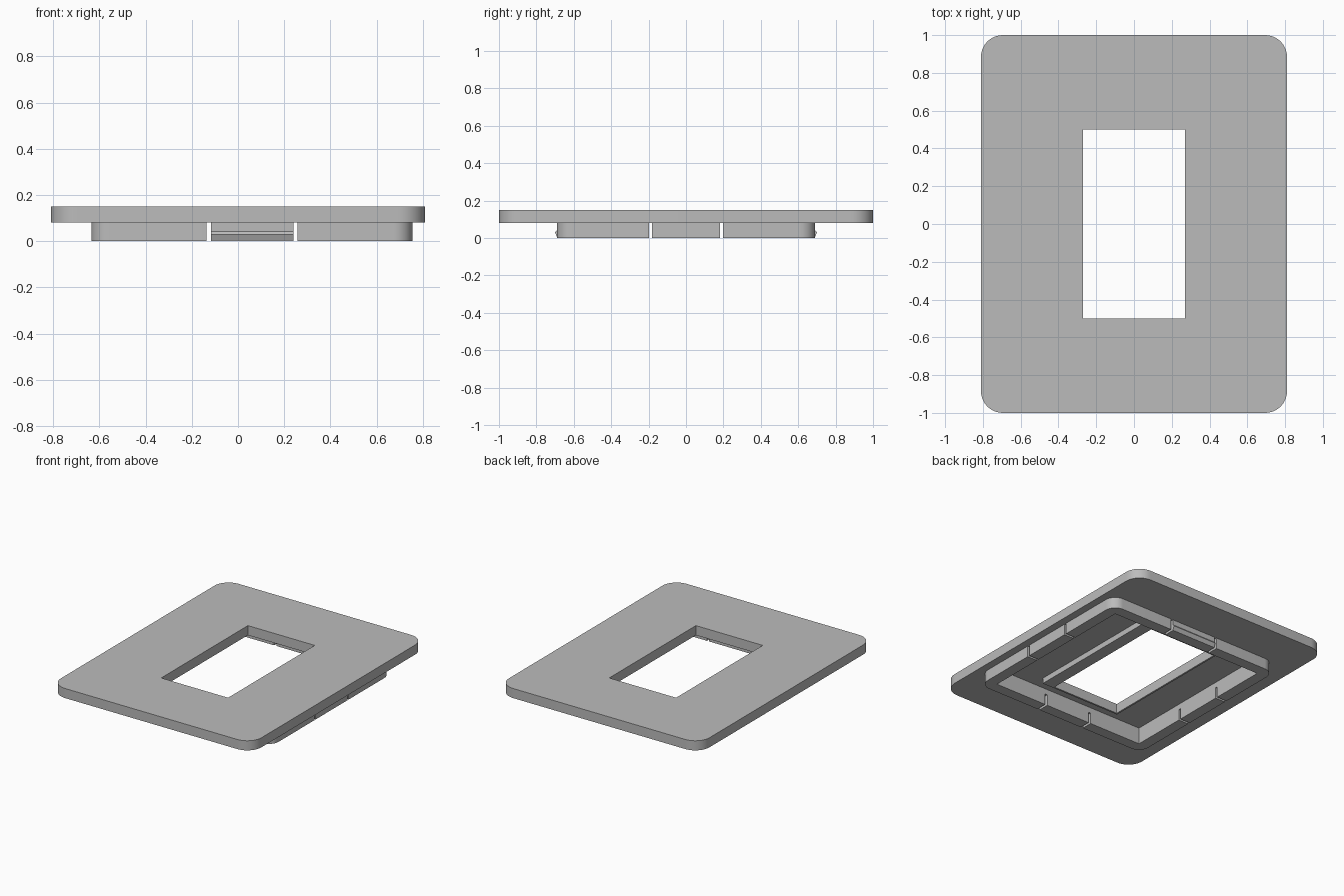
import bpy
import bmesh
from math import cos, sin, pi

old = bpy.data.objects.get("Cube")
if old:
    bpy.data.objects.remove(old, do_unlink=True)

grey = bpy.data.materials.new("plain grey")
grey.use_nodes = True
COLOUR = (0.5, 0.5, 0.5, 1)
grey.diffuse_color = COLOUR
grey.node_tree.nodes["Principled BSDF"].inputs["Base Color"].default_value = COLOUR


def prism(name, x0, x1, y0, y1, z0, z1, radius=0, steps=10):
    """Upright slab with optionally rounded corners."""
    corners = [(x1, y1, -1, -1), (x0, y1, 1, -1), (x0, y0, 1, 1), (x1, y0, -1, 1)]
    bm = bmesh.new()
    outline = []
    for i, (x, y, sx, sy) in enumerate(corners):
        for k in range(steps + 1 if radius else 1):
            a = (i + k / steps) * pi / 2
            px = x + sx * radius + radius * cos(a)
            py = y + sy * radius + radius * sin(a)
            outline.append(bm.verts.new((px, py, z0)))
    base = bm.faces.new(outline)
    top = bmesh.ops.extrude_face_region(bm, geom=[base])["geom"]
    bmesh.ops.translate(bm, vec=(0, 0, z1 - z0),
                        verts=[v for v in top if isinstance(v, bmesh.types.BMVert)])
    bmesh.ops.recalc_face_normals(bm, faces=bm.faces)
    return finish(name, bm)


def finish(name, bm):
    mesh = bpy.data.meshes.new(name)
    bm.to_mesh(mesh)
    bm.free()
    mesh.materials.append(grey)
    ob = bpy.data.objects.new(name, mesh)
    bpy.context.collection.objects.link(ob)
    return ob


def cut(ob, *cutters):
    """Subtract the cutters from ob, then remove them."""
    for c in cutters:
        mod = ob.modifiers.new("cut", "BOOLEAN")
        mod.operation = "DIFFERENCE"
        mod.solver = "EXACT"
        mod.object = c
        bpy.context.view_layer.objects.active = ob
        bpy.ops.object.modifier_apply(modifier=mod.name)
        bpy.data.objects.remove(c, do_unlink=True)


# Main dimensions
TOP, UNDER, SKIN = 0.15, 0.08, 0.12
RX0, RX1, RY, WALL = -0.635, 0.755, 0.69, 0.08
INNER = (RX0 + WALL, RX1 - WALL, -RY + WALL, RY - WALL)

# Cover plate: hollow underneath, leaving a rim round the window
plate = prism("cover_plate", -0.81, 0.81, -1, 1, UNDER, TOP, 0.115)
recess = prism("recess_cutter", *INNER, 0, SKIN)
cut(recess, prism("rim_cutter", -0.283, 0.36, -0.513, 0.513, -1, 1))
cut(plate, recess, prism("window_cutter", -0.27, 0.27, -0.5, 0.5, -1, 1))

# Locating ring below the plate, split by narrow slots
ring = prism("locating_ring", RX0, RX1, -RY, RY, 0, UNDER, 0.08)
cut(ring, prism("ring_cutter", *INNER, -1, 1))
for x in (-0.127, 0.249):
    cut(ring, prism("slot_cutter", x - 0.009, x + 0.009, -1, 1, -1, 1))
for y in (-0.19, 0.19):
    cut(ring, prism("slot_cutter", -1, 1, y - 0.008, y + 0.008, -1, 1))

# Snap ridges on the front and back tabs
for name, side in (("front_snap_ridge", -1), ("back_snap_ridge", 1)):
    bm = bmesh.new()
    profile = [(RY - 0.005, 0.005), (RY, 0.005), (RY + 0.01, 0.03),
               (RY, 0.042), (RY - 0.005, 0.042)]
    face = bm.faces.new([bm.verts.new((-0.118, side * y, z)) for y, z in profile])
    moved = bmesh.ops.extrude_face_region(bm, geom=[face])["geom"]
    bmesh.ops.translate(bm, vec=(0.358, 0, 0),
                        verts=[v for v in moved if isinstance(v, bmesh.types.BMVert)])
    bmesh.ops.recalc_face_normals(bm, faces=bm.faces)
    finish(name, bm)

# Smooth rounded corners, sharp edges kept
for ob in (plate, ring):
    bpy.ops.object.select_all(action="DESELECT")
    ob.select_set(True)
    bpy.context.view_layer.objects.active = ob
    bpy.ops.object.shade_smooth_by_angle(angle=pi / 6)
